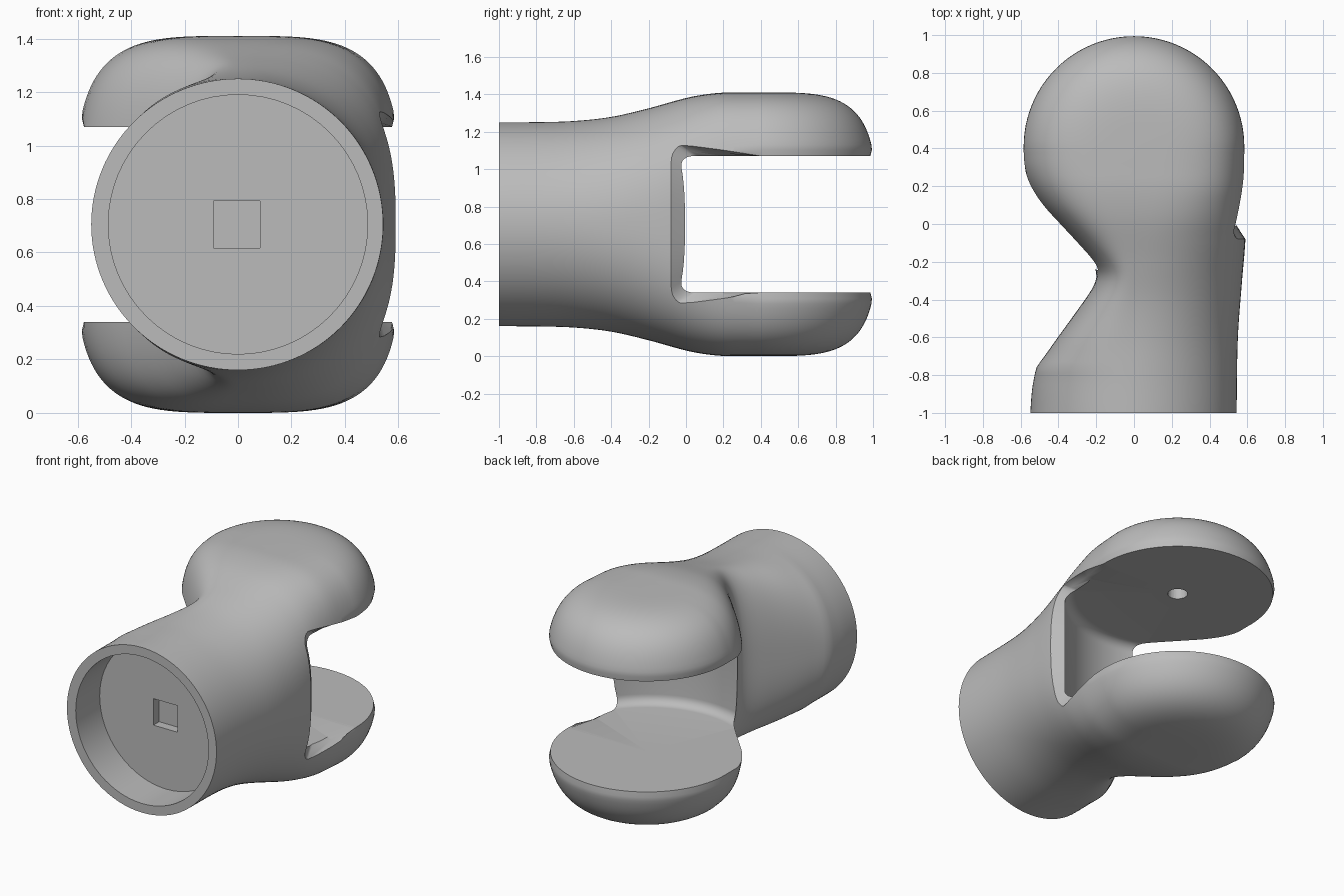
import bpy, bmesh, math

if "Cube" in bpy.data.objects:
    bpy.data.objects.remove(bpy.data.objects["Cube"])

ZC = 0.705             # mid height, the form mirrors above and below it
PIVOT_Y = 0.41         # vertical axis through the two round pads
SEGS = 128

grey = bpy.data.materials.new("plain_grey")
grey.use_nodes = True
grey.diffuse_color = (0.5, 0.5, 0.5, 1)
grey.node_tree.nodes["Principled BSDF"].inputs["Base Color"].default_value = (0.5, 0.5, 0.5, 1)


def loft(name, rings, end_cap=True):
    """Closed solid through a list of rings that have equal point counts."""
    bm = bmesh.new()
    loops = [[bm.verts.new(p) for p in ring] for ring in rings]
    n = len(loops[0])
    for a, b in zip(loops, loops[1:]):
        for i in range(n):
            bm.faces.new((a[i], a[(i + 1) % n], b[(i + 1) % n], b[i]))
    bm.faces.new(loops[0])
    if end_cap:
        bm.faces.new(loops[-1])
    bmesh.ops.remove_doubles(bm, verts=bm.verts, dist=1e-5)
    bmesh.ops.recalc_face_normals(bm, faces=bm.faces)
    me = bpy.data.meshes.new(name)
    bm.to_mesh(me)
    bm.free()
    me.materials.append(grey)
    ob = bpy.data.objects.new(name, me)
    bpy.context.collection.objects.link(ob)
    return ob


def turned(name, profile, segs=96):
    """Solid of (r, z) rings around the pivot."""
    return loft(name, [[(r * math.cos(2 * math.pi * i / segs),
                         PIVOT_Y + r * math.sin(2 * math.pi * i / segs), ZC + z)
                        for i in range(segs)] for r, z in profile])


def prism_y(name, r, y0, y1, segs, turn=0.0, x=0.0):
    """Prism along y."""
    angles = [2 * math.pi * i / segs + turn for i in range(segs)]
    return loft(name, [[(x + r * math.cos(a), y, ZC + r * math.sin(a)) for a in angles] for y in (y0, y1)])


def curve(table, y):
    """Smooth interpolation through (y, value) pairs."""
    def slope(k):
        a, b = table[max(k - 1, 0)], table[min(k + 1, len(table) - 1)]
        return (b[1] - a[1]) / (b[0] - a[0])
    for i in range(len(table) - 1):
        (y0, v0), (y1, v1) = table[i], table[i + 1]
        if y <= y1:
            d = y1 - y0
            t = max((y - y0) / d, 0)
            return ((2 * t**3 - 3 * t**2 + 1) * v0 + (t**3 - 2 * t**2 + t) * d * slope(i)
                    + (3 * t**2 - 2 * t**3) * v1 + (t**3 - t**2) * d * slope(i + 1))
    return table[-1][1]


def combine(target, other):
    mod = target.modifiers.new("cut", 'BOOLEAN')
    mod.object, mod.operation, mod.solver = other, 'DIFFERENCE', 'EXACT'
    bpy.context.view_layer.objects.active = target
    bpy.ops.object.modifier_apply(modifier=mod.name)
    bpy.data.objects.remove(other)


# Body: half height, widths to each side and squareness of each side along y
HEIGHT = [(-1, .545), (-.8, .546), (-.6, .552), (-.4, .574), (-.2, .62), (0, .675),
          (.1, .694), (.2, .704), (.3, .705), (.41, .705)]
RIGHT = [(-1, .543), (-.6, .55), (-.3, .572), (-.08, .59), (.1, .592), (.3, .602), (.41, .606)]
RIGHT_POWER = [(-1, 2), (-.6, 2.05), (-.3, 2.3), (-.08, 2.7), (0, 2.95), (.1, 3.3), (.2, 3.6), (.41, 3.8)]
LEFT = [(-1, .549), (-.88, .54), (-.8, .526), (-.76, .516), (-.7, .474), (-.6, .403), (-.45, .295), (-.35, .226),
        (-.29, .2), (-.25, .202), (-.2, .23), (-.1, .315), (0, .405), (.1, .495), (.2, .56), (.3, .595), (.41, .606)]
LEFT_POWER = [(-1, 2), (-.8, 2.1), (-.6, 2.5), (-.45, 2.6), (-.28, 2.6), (-.1, 3.1), (0, 3.4), (.2, 3.6), (.41, 3.8)]


def section(y):
    """Superellipse ring with its own width and squareness on each side."""
    ring = []
    h = curve(HEIGHT, y)
    for i in range(SEGS):
        a = 2 * math.pi * i / SEGS
        c, s = math.cos(a), math.sin(a)
        wide, n = (curve(LEFT, y), curve(LEFT_POWER, y)) if c < 0 else (curve(RIGHT, y), curve(RIGHT_POWER, y))
        x = wide * abs(c) ** (2 / n) if abs(c) > 1e-9 else 0.0
        z = math.copysign(h * abs(s) ** (2 / n), s)
        if y > .1:    # slight tuck under the rim of the pads
            x = min(x, .576 + .25 * max(0, abs(z) - .365))
        ring.append((math.copysign(x, c), y, ZC + z))
    return ring


stations = [-1 + .03 * i for i in range(47)] + [PIVOT_Y]
rings = [section(y) for y in stations]
# Round end: both halves of the last ring swing around the pivot until they meet
last = rings[-1]
for k in range(1, 25):
    a = math.pi / 2 * k / 24
    rings.append([(x * math.cos(a), PIVOT_Y + abs(x) * math.sin(a), z) for x, y, z in last])
body = loft("fork_joint", rings, end_cap=False)

# Slot between the pads, with rounded inner corners
slot = [(.01, .365), (.622, .365)]
for i in range(1, 7):
    a = math.pi / 2 * i / 6
    slot.append((.622 + .06 * math.sin(a), .305 + .06 * math.cos(a)))
combine(body, turned("slot_cutter", slot + [(r, -z) for r, z in reversed(slot)]))


# Even bevel around the slot mouth on the +x side, following the bulge of the body
def flare_ring(d, flat_x=None):
    k = (d + .05) / .05
    y0, h, r = -.005 - .075 * k, .365 + .045 * k, .07
    half = [(.4, .365), (.2, (.365 + h) / 2)]
    for i in range(7):
        a = math.pi / 2 * (1 + i / 6)
        half.append((y0 + r + r * math.cos(a), h - r + r * math.sin(a)))
    half += [(y0, (h - r) * (1 - i / 6)) for i in range(1, 6)]
    pts = half + [(y0, 0)] + [(y, -z) for y, z in reversed(half)]
    return [(flat_x or .59 * (1 - (abs(z) / .66) ** 2.7) ** (1 / 2.7) + .11 * max(y, 0) + d, y, ZC + z)
            for y, z in pts]


combine(body, loft("flare_cutter", [flare_ring(-.06, .43), flare_ring(-.06), flare_ring(-.02),
                                    flare_ring(.02), flare_ring(.02, .75)]))

# Socket bore, square key recess and the pin hole under the upper pad
combine(body, prism_y("bore_cutter", .485, -1.1, -.75, 64))
combine(body, prism_y("key_cutter", .0875 * math.sqrt(2), -.85, -.69, 4, math.pi / 4, -.005))
combine(body, turned("pin_cutter", [(.06, .3), (.06, .465)], 24))

# Smooth shading with crisp machined edges
bpy.ops.object.select_all(action='DESELECT')
body.select_set(True)
bpy.context.view_layer.objects.active = body
bpy.ops.object.shade_smooth_by_angle(angle=math.radians(32))
